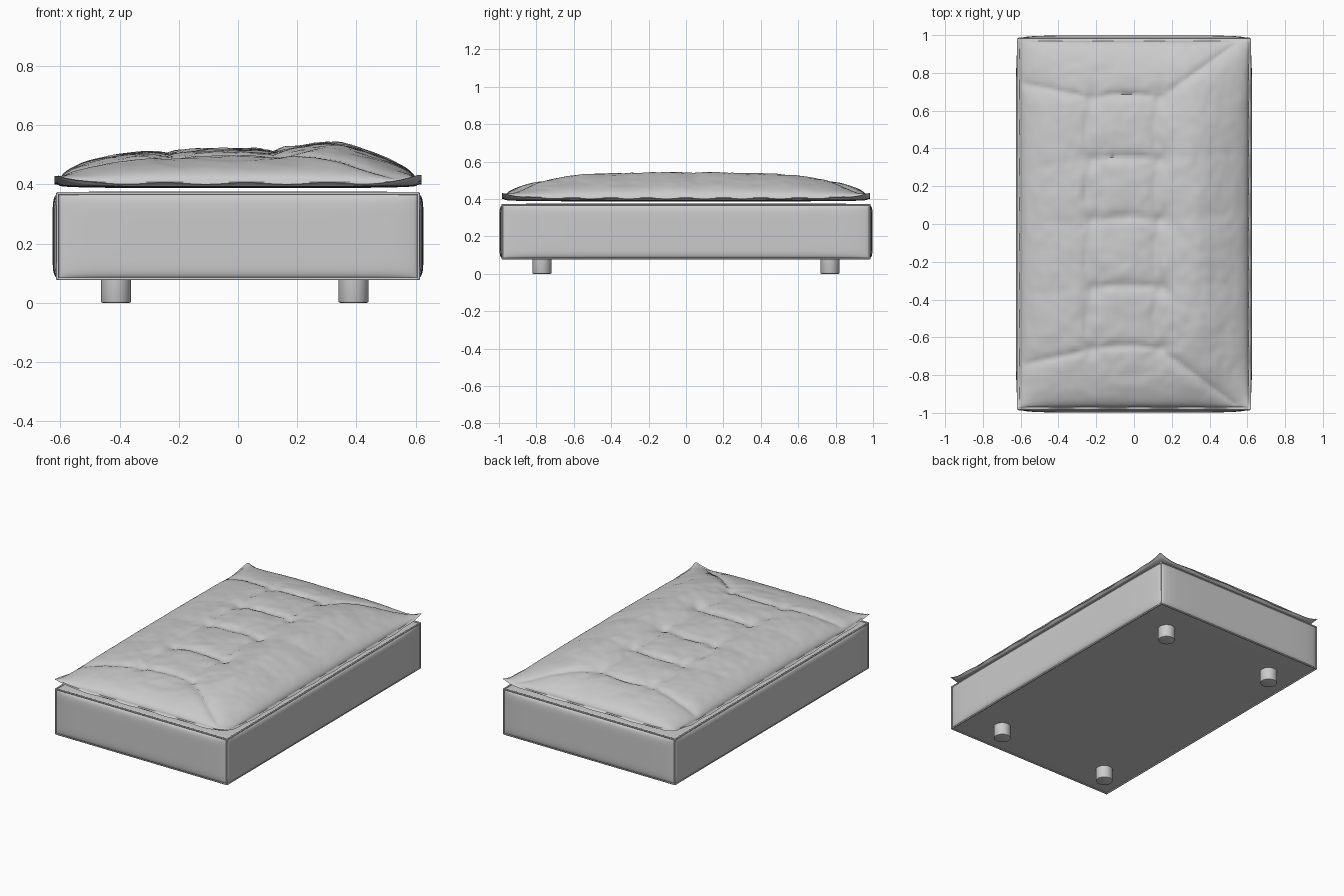
import bpy, bmesh, math
from mathutils import Vector, noise

cube = bpy.data.objects.get("Cube")
if cube:
    bpy.data.objects.remove(cube)

fabric = bpy.data.materials.new("light grey fabric")
fabric.use_nodes = True
GREY = (0.6, 0.6, 0.6, 1)
fabric.diffuse_color = GREY
fabric.node_tree.nodes["Principled BSDF"].inputs["Base Color"].default_value = GREY


def finish(bm, name, angle=40):
    bmesh.ops.remove_doubles(bm, verts=bm.verts, dist=0.0002)
    bmesh.ops.recalc_face_normals(bm, faces=bm.faces)
    mesh = bpy.data.meshes.new(name)
    bm.to_mesh(mesh)
    bm.free()
    mesh.materials.append(fabric)
    obj = bpy.data.objects.new(name, mesh)
    bpy.context.collection.objects.link(obj)
    bpy.ops.object.select_all(action="DESELECT")
    obj.select_set(True)
    bpy.context.view_layer.objects.active = obj
    bpy.ops.object.shade_smooth_by_angle(angle=math.radians(angle))
    return obj


def add_grid(bm, nu, nv, place):
    """Grid of quads; place(u, v) takes -1..1 and returns a point."""
    rows = [[bm.verts.new(place(2 * i / nu - 1, 2 * j / nv - 1))
             for j in range(nv + 1)] for i in range(nu + 1)]
    for a, b in zip(rows, rows[1:]):
        for j in range(nv):
            bm.faces.new((a[j], b[j], b[j + 1], a[j + 1]))


def ease(t):
    # crowd the samples toward the edges
    return math.sin(t * math.pi / 2)


# Upholstered base: six slightly puffed panels meeting in pinched seams
BASE_HALF = Vector((0.607, 0.98, 0.142))
BASE_MID = Vector((0, 0, 0.225))
PUFF = (0.019, 0.018, 0.009)


def panel(bm, axis, sign):
    a, b = (axis + 1) % 3, (axis + 2) % 3
    puff = 0.003 if axis == 2 and sign < 0 else PUFF[axis]

    def place(s, t):
        u, v = ease(s), ease(t)
        p = Vector((0, 0, 0))
        p[a], p[b] = u * BASE_HALF[a], v * BASE_HALF[b]
        bulge = (max(0, 1 - abs(u) ** 8) * max(0, 1 - abs(v) ** 8)) ** 0.5
        p[axis] = sign * (BASE_HALF[axis] + puff * bulge)
        return p + BASE_MID
    add_grid(bm, 28, 28, place)


bm = bmesh.new()
for axis in range(3):
    for sign in (-1, 1):
        panel(bm, axis, sign)
finish(bm, "upholstered_base", 50)

# Seam welts along the twelve edges of the base
welts = bpy.data.curves.new("base_welts", "CURVE")
welts.dimensions = "3D"
welts.bevel_depth = 0.005
welts.bevel_resolution = 1
welts.use_fill_caps = True
for axis in range(3):
    a, b = (axis + 1) % 3, (axis + 2) % 3
    for sa in (-1, 1):
        for sb in (-1, 1):
            line = welts.splines.new("POLY")
            line.points.add(1)
            for point, end in zip(line.points, (-1, 1)):
                p = BASE_MID.copy()
                p[axis] += end * (BASE_HALF[axis] + 0.004)
                p[a] += sa * (BASE_HALF[a] + 0.002)
                p[b] += sb * (BASE_HALF[b] + 0.002)
                point.co = (*p, 1)
welts.materials.append(fabric)
bpy.context.collection.objects.link(bpy.data.objects.new("base_welts", welts))

# Tufted cushion: tuft points and the folds running between them
LEFT, RIGHT = -0.22, 0.14
ROWS = (-0.66, -0.34, 0.02, 0.34, 0.67)
folds = []  # start, end, depth, width, sideways bow
for y in ROWS:
    folds.append((Vector((LEFT, y)), Vector((RIGHT, y)), 0.024, 0.026, 0.015))
    if abs(y) < 0.5:
        folds.append((Vector((RIGHT, y)), Vector((0.5, y + 0.03)), 0.007, 0.04, 0))
        folds.append((Vector((LEFT, y)), Vector((-0.5, y - 0.03)), 0.007, 0.04, 0))
for y0, y1 in zip(ROWS, ROWS[1:]):
    for x in (LEFT, RIGHT):
        folds.append((Vector((x, y0)), Vector((x, y1)), 0.017, 0.03, 0.03))
for side in (-1, 1):
    y = side * 0.665
    folds.append((Vector((RIGHT, y)), Vector((0.53, side * 0.95)), 0.022, 0.028, 0))
    folds.append((Vector((LEFT, y)), Vector((-0.57, side * 0.74)), 0.022, 0.028, 0))


def fold_depth(p):
    depth = 0
    for start, end, deep, width, bow in folds:
        d = end - start
        along = (p - start).dot(d) / d.length_squared
        t = min(1, max(0, along))
        bend = Vector((-d.y, d.x)).normalized() * bow * math.sin(math.pi * t)
        gap = (p - start - d * t - bend).length
        depth = max(depth, deep * math.exp(-gap / width))
    for x in (LEFT, RIGHT):
        for y in ROWS:
            gap = (p - Vector((x, y))).length
            depth = max(depth, 0.036 * math.exp(-gap / 0.05))
    return depth


CUSHION = Vector((0.606, 0.97))
LIP = 0.013


def cushion_point(s, t, top):
    lip = max(abs(s), abs(t)) > 0.999
    u, v = ease(s), ease(t)
    x, y = u * CUSHION.x, v * CUSHION.y
    seam = 0.403 + 0.026 * abs(u * v) ** 10
    if lip:
        x += LIP * (abs(s) > 0.999) * math.copysign(1, s)
        y += LIP * (abs(t) > 0.999) * math.copysign(1, t)
        return Vector((x, y, seam + 0.003 * math.sin(x * 23 + y * 31)))
    round_x = (1 - abs(u) ** 3) ** 0.5
    round_y = (1 - abs(v) ** 4) ** 0.45
    if not top:
        return Vector((x, y, seam - 0.016 * (round_x * round_y) ** 0.35))
    puff = round_x * round_y
    hump = 0.034 * math.exp(-((x - 0.34) / 0.15) ** 2) * (1 - v ** 4)
    crown = 0.012 * (1 - v * v)
    # soft wrinkles, finer and stronger near the edge seam
    wrinkle = 0.006 * noise.noise(Vector((x * 7, y * 7, 0)))
    wrinkle += 0.004 * noise.noise(Vector((x * 22, y * 18, 3)))
    z = seam + puff * (0.106 + hump + crown + wrinkle)
    return Vector((x, y, z - fold_depth(Vector((x, y))) * puff ** 0.5))


bm = bmesh.new()
add_grid(bm, 96, 144, lambda s, t: cushion_point(s, t, True))
add_grid(bm, 96, 144, lambda s, t: cushion_point(s, t, False))
finish(bm, "tufted_cushion", 60)

# Round feet
for side, x in (("right", -0.412), ("left", 0.39)):
    for end, y in (("front", -0.77), ("back", 0.77)):
        bm = bmesh.new()
        bmesh.ops.create_cone(bm, cap_ends=True, segments=32, radius1=0.051,
                              radius2=0.051, depth=0.1)
        bmesh.ops.translate(bm, verts=bm.verts, vec=(x, y, 0.05))
        rim = [e for e in bm.edges if all(v.co.z < 0.01 for v in e.verts)]
        bmesh.ops.bevel(bm, geom=rim, offset=0.006, segments=2, affect="EDGES", profile=0.5)
        finish(bm, f"{end}_{side}_foot", 35)
